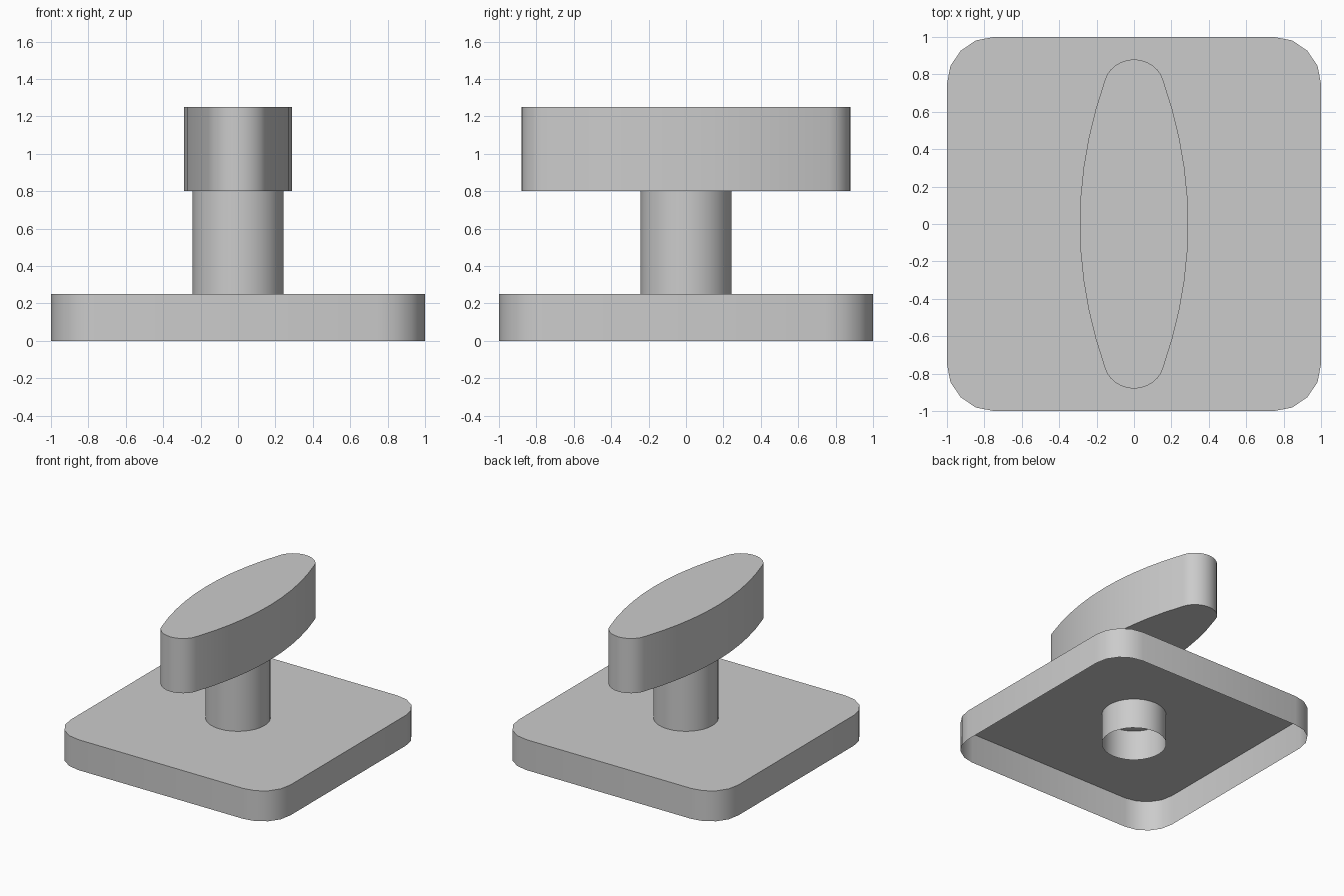
import bpy
from math import sin, cos, pi, radians

if "Cube" in bpy.data.objects:
    bpy.data.objects.remove(bpy.data.objects["Cube"])


def prism(name, outline, z0, z1, bottom=True, top=True):
    """Extrude an anticlockwise 2D outline, with optional end caps."""
    n = len(outline)
    verts = [(x, y, z) for z in (z0, z1) for x, y in outline]
    faces = [(i, (i + 1) % n, n + (i + 1) % n, n + i) for i in range(n)]
    if bottom:
        faces.append(tuple(reversed(range(n))))
    if top:
        faces.append(tuple(range(n, 2 * n)))
    mesh = bpy.data.meshes.new(name)
    mesh.from_pydata(verts, [], faces)
    mesh.update()
    obj = bpy.data.objects.new(name, mesh)
    bpy.context.collection.objects.link(obj)
    bpy.ops.object.select_all(action='DESELECT')
    obj.select_set(True)
    bpy.context.view_layer.objects.active = obj
    bpy.ops.object.shade_smooth_by_angle(angle=radians(35))
    return obj


def arc(cx, cy, r, a0, a1, steps):
    angles = [a0 + (a1 - a0) * i / steps for i in range(steps + 1)]
    return [(cx + r * cos(a), cy + r * sin(a)) for a in angles]


# Rounded square base plate, hollow and open underneath
base = []
for k, (sx, sy) in enumerate([(1, 1), (-1, 1), (-1, -1), (1, -1)]):
    base += arc(0.75 * sx, 0.75 * sy, 0.25, k * pi / 2, (k + 1) * pi / 2, 4)
prism("base_plate", base, 0, 0.25, bottom=False)

# Round stem, an open tube running through the plate up to the handle
prism("stem", arc(0, 0, 0.243, 0, 2 * pi, 32)[:-1], 0, 0.8,
      bottom=False, top=False)

# Turn handle: bowed sides with rounded ends
side_steps = 10
half = [(0.29 - 0.227 * y * y, y) for y in
        [-0.765 + 1.53 * i / side_steps for i in range(side_steps + 1)]]
tip = arc(0, 0.712, 0.168, radians(19), radians(161), 12)[1:-1]
half += tip
handle = half + [(-x, -y) for x, y in half]
prism("handle", handle, 0.8, 1.25)
